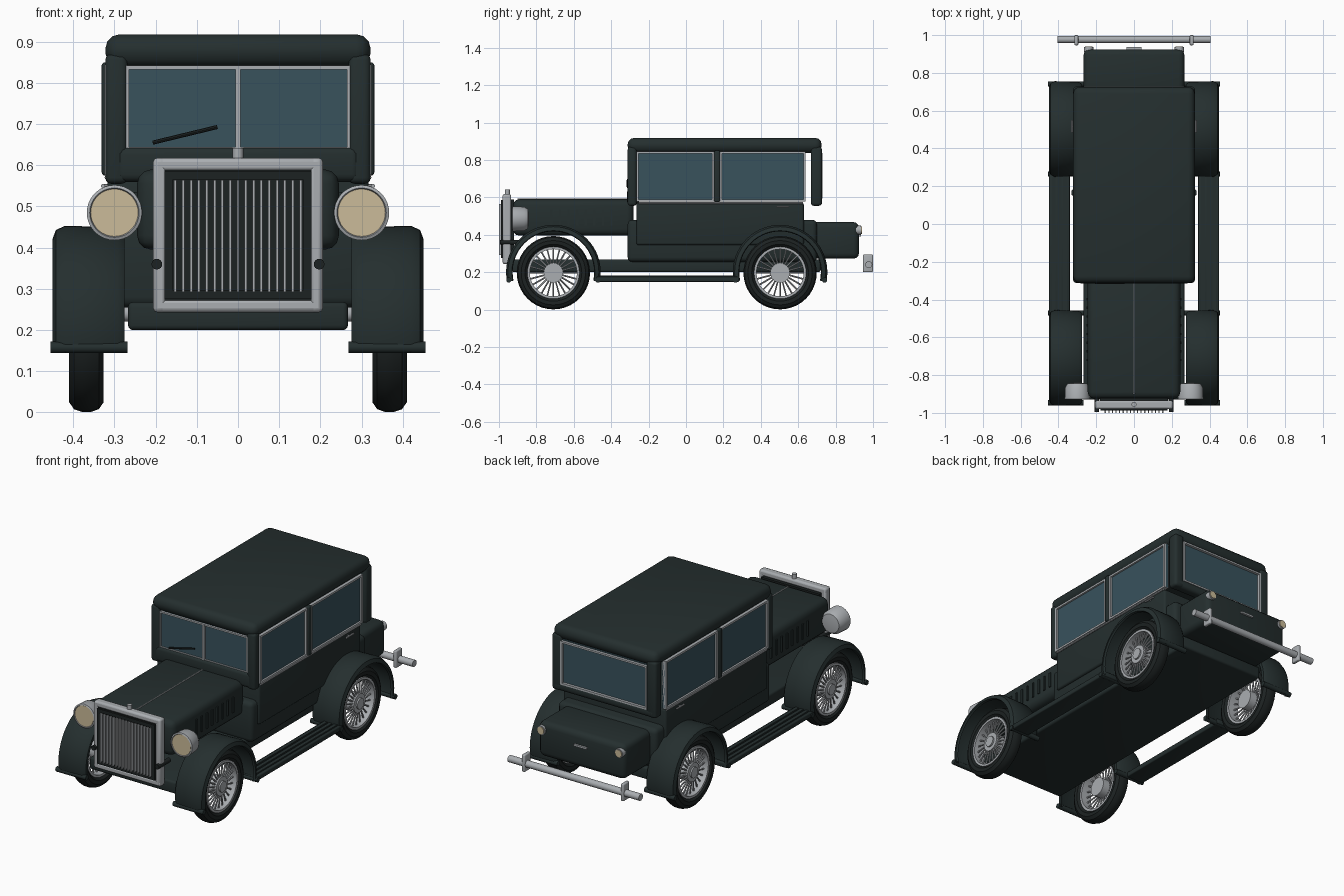
import bpy, bmesh, math
from mathutils import Matrix, Vector

if "Cube" in bpy.data.objects:
    bpy.data.objects.remove(bpy.data.objects["Cube"])


def material(name, r, g, b):
    m = bpy.data.materials.new(name)
    m.diffuse_color = (r, g, b, 1)
    m.use_nodes = True
    m.node_tree.nodes["Principled BSDF"].inputs["Base Color"].default_value = m.diffuse_color
    return m


PAINT = material("dark green paint", 0.018, 0.028, 0.028)
BLACK = material("black rubber", 0.012, 0.016, 0.016)
CHROME = material("chrome", 0.40, 0.42, 0.44)
GLASS = material("tinted glass", 0.040, 0.085, 0.108)
LENS = material("cream lens", 0.60, 0.50, 0.32)


def finish(name, bm, mat):
    bmesh.ops.recalc_face_normals(bm, faces=bm.faces)
    for f in bm.faces:
        f.smooth = True
    me = bpy.data.meshes.new(name)
    bm.to_mesh(me)
    bm.free()
    me.set_sharp_from_angle(angle=math.radians(35))
    me.materials.append(mat)
    ob = bpy.data.objects.new(name, me)
    bpy.context.collection.objects.link(ob)
    return ob


def add_box(bm, x, y, z):
    lo = Vector((min(x), min(y), min(z)))
    hi = Vector((max(x), max(y), max(z)))
    d = hi - lo
    mat = Matrix.Translation((lo + hi) / 2) @ Matrix.Diagonal((d.x, d.y, d.z, 1))
    bmesh.ops.create_cube(bm, size=1, matrix=mat)


def box(name, x, y, z, mat, bevel=0.0):
    bm = bmesh.new()
    add_box(bm, x, y, z)
    if bevel:
        bmesh.ops.bevel(bm, geom=bm.edges[:], offset=bevel, segments=3,
                        profile=0.5, affect='EDGES')
    return finish(name, bm, mat)


def add_rod(bm, a, b, r, sides=12):
    a, b = Vector(a), Vector(b)
    d = b - a
    mat = Matrix.Translation((a + b) / 2) @ d.to_track_quat('Z', 'Y').to_matrix().to_4x4()
    bmesh.ops.create_cone(bm, cap_ends=True, segments=sides, radius1=r, radius2=r,
                          depth=d.length, matrix=mat)


def rod(name, a, b, r, mat, sides=12):
    bm = bmesh.new()
    add_rod(bm, a, b, r, sides)
    return finish(name, bm, mat)


def sweep(bm, profile, axis, y0, z0=0.0, start=0.0, end=360.0, n=36, closed=True):
    """Revolve (offset, radius) points around the x or y axis through a centre."""
    full = end - start >= 360
    rings = []
    for i in range(n if full else n + 1):
        t = math.radians(start + (end - start) * i / n)
        c, s = math.cos(t), math.sin(t)
        if axis == 'X':
            rings.append([bm.verts.new((o, y0 + r * c, z0 + r * s)) for o, r in profile])
        else:
            rings.append([bm.verts.new((y0 + r * c, o, z0 + r * s)) for o, r in profile])
    k = len(profile)
    for i in range(n):
        p, q = rings[i], rings[(i + 1) % len(rings)]
        for j in range(k if closed else k - 1):
            bm.faces.new((p[j], p[(j + 1) % k], q[(j + 1) % k], q[j]))
    if not full:
        bm.faces.new(rings[0])
        bm.faces.new(rings[-1])
    if not closed:
        bmesh.ops.remove_doubles(bm, verts=bm.verts[:], dist=0.0001)


def frame(name, axis, plane, a, b, w, mat):
    """Rectangular trim; a is the horizontal span, b the height span."""
    bm = bmesh.new()
    bars = [((a[0], a[0] + w), b), ((a[1] - w, a[1]), b),
            (a, (b[0], b[0] + w)), (a, (b[1] - w, b[1]))]
    for h, z in bars:
        add_box(bm, *((plane, h, z) if axis == 'X' else (h, plane, z)))
    return finish(name, bm, mat)


# Chassis, hood and lower body
box("chassis", (-.267, .267), (-.93, .72), (.2, .268), PAINT, .012)
box("hood", (-.245, .245), (-.925, -.28), (.395, .59), PAINT, .035)
rod("hood_hinge", (0, -.90, .589), (0, -.31, .589), .004, CHROME, 8)
box("lower_body", (-.305, .305), (-.312, .70), (.255, .48), PAINT, .025)
box("door_body", (-.317, .317), (-.265, .63), (.345, .572), PAINT, .012)
box("trunk", (-.267, .267), (.66, .925), (.272, .468), PAINT, .03)

# Cabin
box("roof", (-.322, .322), (-.312, .725), (.838, .918), PAINT, .035)
box("cowl", (-.295, .295), (-.315, -.25), (.56, .645), PAINT, .018)
box("rear_sill", (-.32, .32), (.668, .727), (.555, .605), PAINT, .018)
for s in (-1, 1):
    box("front_pillar", (s * .268, s * .322), (-.312, -.264), (.555, .87), PAINT, .015)
    box("rear_pillar", (s * .262, s * .322), (.668, .727), (.555, .87), PAINT, .015)
    box("centre_pillar", (s * .296, s * .331), (.15, .182), (.575, .85), PAINT, .008)
    for y in ((-.264, .15), (.182, .638)):
        box("side_glass", (s * .300, s * .314), y, (.58, .842), GLASS)
        frame("side_window_trim", 'X', (s * .298, s * .324), y, (.577, .845), .011, CHROME)
    rod("belt_trim", (s * .319, -.255, .570), (s * .319, .625, .570), .005, CHROME, 8)
    rod("door_handle", (s * .328, .485, .55), (s * .328, .55, .55), .005, CHROME, 8)
    rod("door_handle_stem", (s * .31, .515, .55), (s * .33, .515, .55), .004, CHROME, 8)

# Windscreen, wiper and rear window
box("windscreen", (-.27, .27), (-.297, -.285), (.64, .842), GLASS)
frame("windscreen_trim", 'Y', (-.306, -.28), (-.274, .274), (.636, .842), .009, CHROME)
box("windscreen_divider", (-.006, .006), (-.308, -.28), (.64, .842), CHROME)
rod("wiper", (-.207, -.312, .655), (-.05, -.312, .693), .005, BLACK, 8)
box("rear_glass", (-.264, .264), (.70, .714), (.6, .842), GLASS)
frame("rear_window_trim", 'Y', (.70, .729), (-.266, .266), (.595, .838), .010, CHROME)

# Grille
frame("grille_surround", 'Y', (-.98, -.935), (-.206, .206), (.243, .618), .033, CHROME)
mod = bpy.data.objects["grille_surround"].modifiers.new("soft edges", 'BEVEL')
mod.width, mod.segments = .010, 2
box("grille_panel", (-.18, .18), (-.978, -.92), (.272, .588), BLACK)
frame("grille_border", 'Y', (-.988, -.97), (-.178, .178), (.276, .585), .02, BLACK)
bm = bmesh.new()
for i in range(17):
    x = -.152 + .019 * i
    add_box(bm, (x - .003, x + .003), (-1.0, -.972), (.292, .564))
finish("grille_slats", bm, CHROME)
rod("radiator_cap", (0, -.955, .61), (0, -.955, .642), .013, CHROME, 16)

for s in (-1, 1):
    rod("front_rod", (s * .197, -.995, .36), (s * .197, -.89, .36), .013, BLACK, 16)
    # Hood louvres
    bm = bmesh.new()
    for i in range(8):
        y = -.72 + .046 * i
        add_box(bm, (s * .235, s * .252), (y - .006, y + .006), (.45, .535))
    finish("hood_louvres", bm, PAINT)

    # Headlamps
    bm = bmesh.new()
    sweep(bm, [(-.922, 0), (-.922, .057), (-.93, .06), (-.927, .067), (-.865, .064),
               (-.845, .052), (-.838, 0)], 'Y', s * .3, .485, closed=False)
    finish("headlamp", bm, CHROME)
    rod("headlamp_lens", (s * .3, -.927, .485), (s * .3, -.91, .485), .0575, LENS, 36)
    rod("headlamp_bracket", (s * .22, -.87, .47), (s * .29, -.87, .47), .01, PAINT)

    # Tail lamps
    rod("tail_lamp", (s * .24, .91, .425), (s * .24, .936, .425), .025, CHROME, 20)
    rod("tail_lamp_lens", (s * .24, .93, .425), (s * .24, .94, .425), .020, LENS, 20)

    # Running board with raised ribs
    box("running_board", (s * .34, s * .45), (-.48, .285), (.148, .176), PAINT, .006)
    for x in (.365, .395, .425):
        box("board_rib", (s * (x - .01), s * (x + .01)), (-.46, .265), (.17, .183), PAINT)

    for label, yc in (("front", -.709), ("rear", .503)):
        # Mudguard arch and the beads on its ends
        arch = [(.275, .222), (.275, .238), (.292, .25), (.42, .253), (.442, .243),
                (.45, .222), (.438, .218), (.43, .232), (.30, .235)]
        bm = bmesh.new()
        sweep(bm, [(s * x, r) for x, r in arch], 'X', yc, .2, -12, 192, 32)
        finish(label + "_mudguard", bm, PAINT)
        for d in (-1, 1):
            rod(label + "_mudguard_bead", (s * .268, yc + d * .238, .158),
                (s * .455, yc + d * .238, .158), .014, PAINT)

        # Tyre
        tyre = [(.348, .132), (.328, .152), (.326, .172), (.338, .189), (.358, .196),
                (.378, .196), (.398, .189), (.410, .172), (.408, .152), (.388, .132)]
        bm = bmesh.new()
        sweep(bm, [(s * x, r) for x, r in tyre], 'X', yc, .197, n=40)
        finish(label + "_tyre", bm, BLACK)
        # Wire wheel: rim, hub and spokes
        bm = bmesh.new()
        rim = [(.338, .126), (.338, .139), (.402, .139), (.402, .126)]
        sweep(bm, [(s * x, r) for x, r in rim], 'X', yc, .197, n=40)
        add_rod(bm, (s * .34, yc, .197), (s * .398, yc, .197), .052, 28)
        add_rod(bm, (s * .39, yc, .197), (s * .406, yc, .197), .03, 20)
        for i in range(24):
            t = math.tau * i / 24
            c, w = math.cos(t), math.sin(t)
            add_rod(bm, (s * .388, yc + .045 * c, .197 + .045 * w),
                    (s * .375, yc + .132 * c, .197 + .132 * w), .0045, 6)
        finish(label + "_wire_wheel", bm, CHROME)

    # Bumper clips
    box("bumper_clip", (s * .295, s * .315), (.946, 1.0), (.2, .295), CHROME, .006)

# Rear bumper and trunk handle
rod("rear_bumper", (-.405, .977, .24), (.405, .977, .24), .019, CHROME, 16)
box("trunk_handle", (-.04, .04), (.92, .936), (.392, .402), CHROME)
